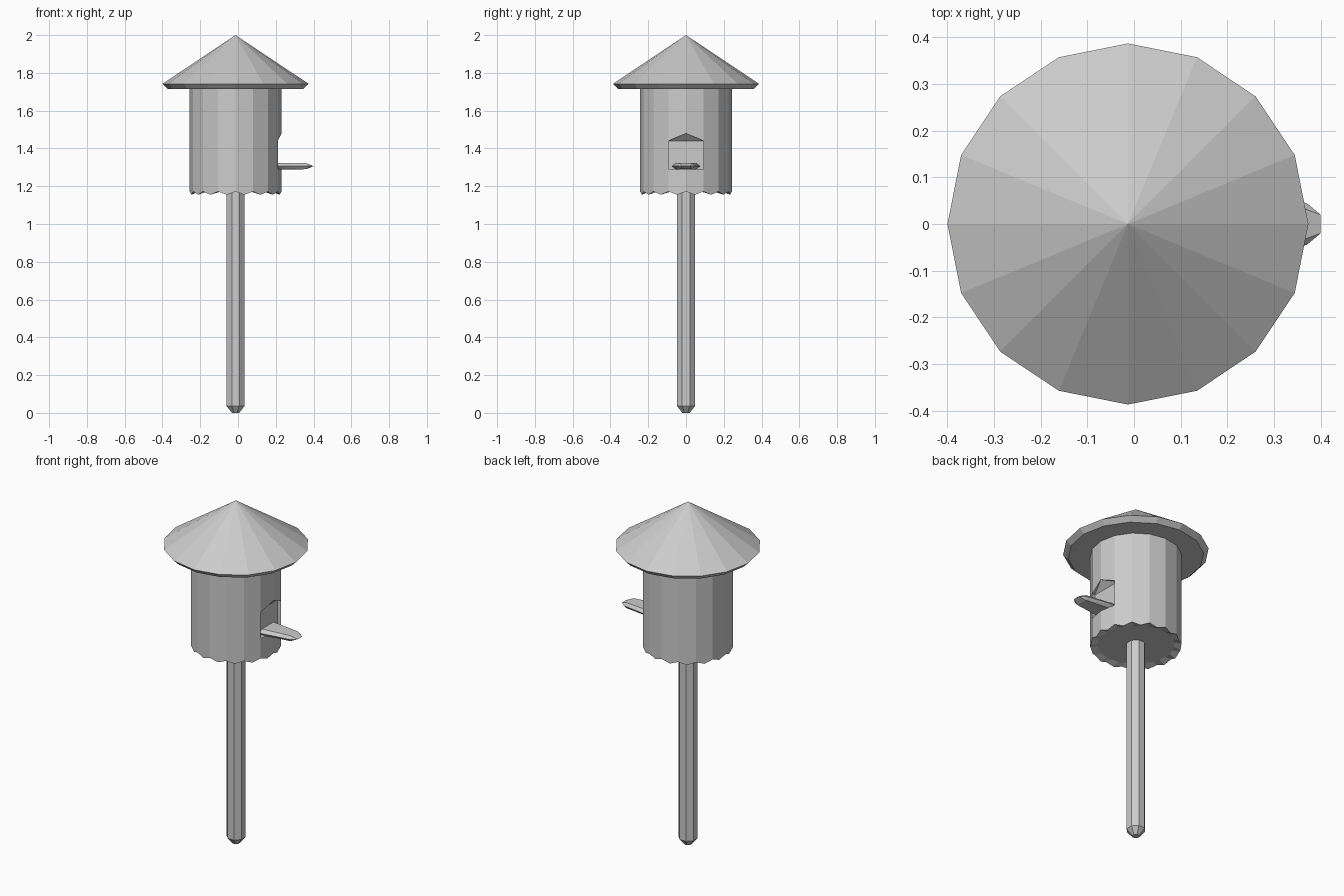
import bpy, bmesh, math

if "Cube" in bpy.data.objects:
    bpy.data.objects.remove(bpy.data.objects["Cube"])

CX = -0.013  # shared axis of roof, body and post


def finish(name, bm):
    bmesh.ops.recalc_face_normals(bm, faces=bm.faces)
    mesh = bpy.data.meshes.new(name)
    bm.to_mesh(mesh)
    bm.free()
    obj = bpy.data.objects.new(name, mesh)
    bpy.context.collection.objects.link(obj)
    return obj


def lathe(name, rings, sides, turn=0.0, shape=lambda ring, i, r, z: (r, z)):
    """Stack (radius, z) rings, skin them and cap both ends."""
    bm = bmesh.new()
    loops = []
    for k, (r, z) in enumerate(rings):
        loop = []
        for i in range(sides):
            a = turn + math.tau * i / sides
            rr, zz = shape(k, i, r, z)
            loop.append(bm.verts.new((CX + rr * math.cos(a), rr * math.sin(a), zz)))
        loops.append(loop)
    for lo, hi in zip(loops, loops[1:]):
        for i in range(sides):
            j = (i + 1) % sides
            bm.faces.new((lo[i], lo[j], hi[j], hi[i]))
    bm.faces.new(loops[0][::-1])
    bm.faces.new(loops[-1])
    bmesh.ops.remove_doubles(bm, verts=bm.verts, dist=0.0005)
    return finish(name, bm)


def hull(name, points):
    bm = bmesh.new()
    for p in points:
        bm.verts.new(p)
    bmesh.ops.convex_hull(bm, input=bm.verts)
    bmesh.ops.dissolve_limit(bm, angle_limit=0.01, verts=bm.verts, edges=bm.edges)
    return finish(name, bm)


# Conical roof with a thin undercut rim
lathe("roof", [(0.36, 1.715), (0.387, 1.742), (0.0001, 2.0)], 16)


# Sixteen-sided body with a scalloped lower rim around a flat floor
def scallop(ring, i, r, z):
    mid = i % 2
    flat = math.cos(math.pi / 16) if mid else 1.0
    if ring == 1:
        z += -0.008 if mid else 0.009
    return r * flat, z


body = lathe("body", [(0.205, 1.172), (0.243, 1.163), (0.243, 1.20), (0.243, 1.725)],
             32, shape=scallop)

# Doorway recess: flat back, ceiling rising to a peak at the outside
door = [(CX + x, s * 0.093, z) for x in (0.205, 0.27) for s in (-1, 1) for z in (1.29, 1.44)]
door += [(CX + 0.243, 0, 1.48), (CX + 0.27, 0, 1.48)]
cutter = hull("doorway_cutter", door)
cutter.hide_render = True
cutter.hide_viewport = True
cut = body.modifiers.new("doorway", "BOOLEAN")
cut.operation = "DIFFERENCE"
cut.solver = "EXACT"
cut.object = cutter

# Octagonal post with a blunt tip
lathe("post", [(0.021, 0), (0.052, 0.037), (0.052, 1.18)], 8, turn=math.pi / 8)

# Tapered landing perch with bevelled edges
perch = []
for x, w, h in ((0.18, 0.075, 0.018), (0.37, 0.045, 0.016), (0.4, 0.02, 0.0)):
    for s in (-1, 1):
        perch.append((x, s * w, 1.306))
        perch += [(x - 0.008, s * w * 0.75, 1.306 + d) for d in (-h, h)]
hull("perch", perch)
